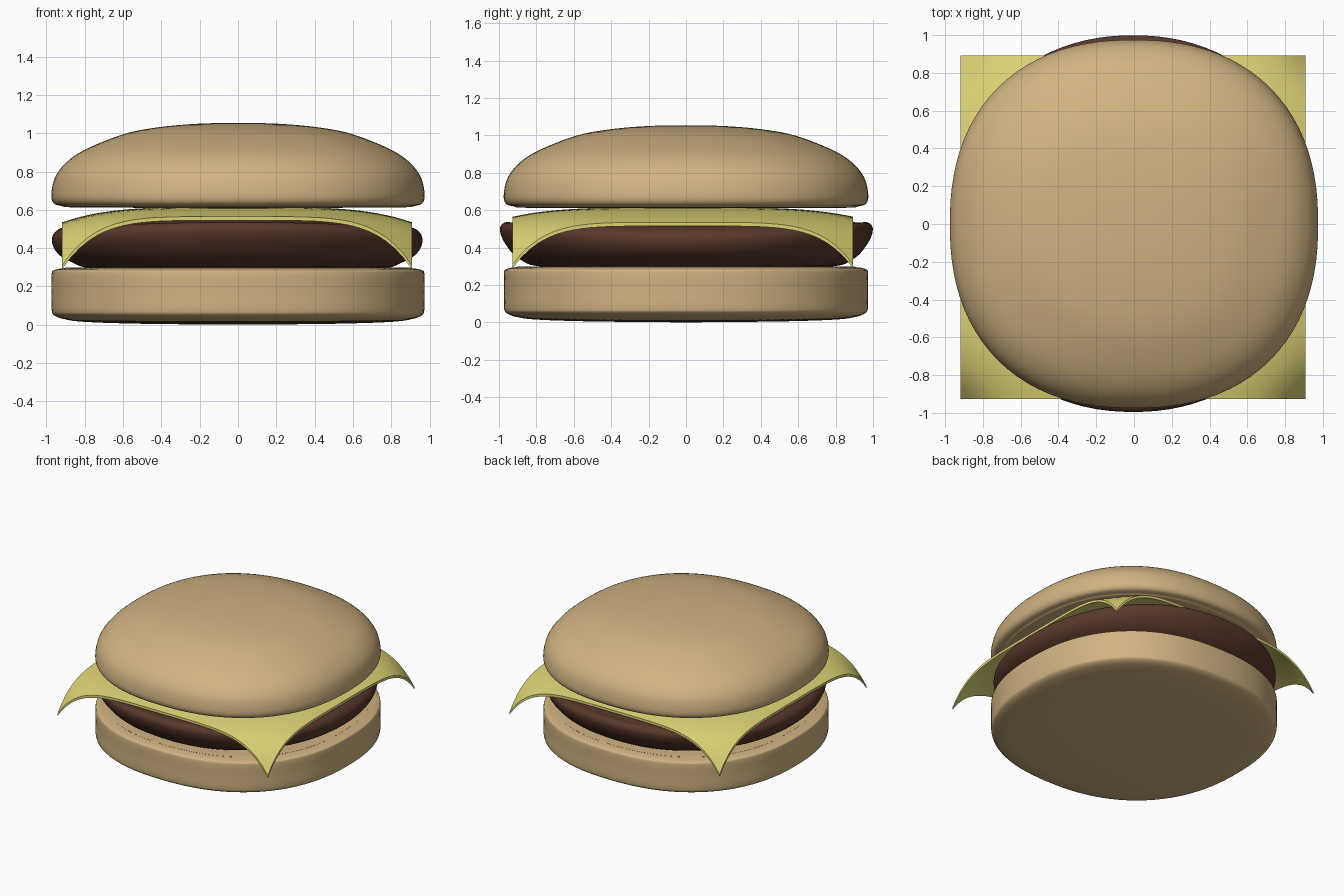
import bpy, bmesh
from math import sin, cos, pi
from mathutils import Vector

if "Cube" in bpy.data.objects:
    bpy.data.objects.remove(bpy.data.objects["Cube"])


def finish(name, bm, color):
    bmesh.ops.remove_doubles(bm, verts=bm.verts, dist=1e-5)
    bmesh.ops.recalc_face_normals(bm, faces=bm.faces)
    mesh = bpy.data.meshes.new(name)
    bm.to_mesh(mesh)
    bm.free()
    ob = bpy.data.objects.new(name, mesh)
    bpy.context.collection.objects.link(ob)
    mat = bpy.data.materials.new(name + "_colour")
    mat.diffuse_color = (*color, 1)
    mat.use_nodes = True
    mat.node_tree.nodes["Principled BSDF"].inputs["Base Color"].default_value = mat.diffuse_color
    mesh.materials.append(mat)
    bpy.ops.object.select_all(action='DESELECT')
    ob.select_set(True)
    bpy.context.view_layer.objects.active = ob
    bpy.ops.object.shade_smooth_by_angle(angle=0.7)
    return ob


def smooth_profile(pts, steps=5):
    """Catmull-Rom curve through (radius, z at x ends, z at y ends)."""
    p = [Vector(q if len(q) == 3 else (*q, q[1])) for q in pts]
    p = [p[0]] + p + [p[-1]]
    out = []
    for a, b, c, d in zip(p, p[1:], p[2:], p[3:]):
        for i in range(steps):
            t = i / steps
            out.append(0.5 * (2 * b + (c - a) * t + (2 * a - 5 * b + 4 * c - d) * t**2
                              + (3 * b - a - 3 * c + d) * t**3))
    out.append(p[-1])
    return out


def rounded_lathe(name, pts, color, power, sy=1.0, offset=(0, 0), n=96):
    """Lathe with a slightly squared, superelliptic plan."""
    bm = bmesh.new()
    rings = []
    for r, zx, zy in smooth_profile(pts):
        ring = []
        for i in range(n):
            a = 2 * pi * i / n
            c, s = cos(a), sin(a)
            k = max(r, 0) / (abs(c)**power + abs(s)**power)**(1 / power)
            z = zx + (zy - zx) * s * s
            ring.append(bm.verts.new((k * c + offset[0], k * s * sy + offset[1], z)))
        rings.append(ring)
    for lo, hi in zip(rings, rings[1:]):
        for i in range(n):
            j = (i + 1) % n
            bm.faces.new((lo[i], lo[j], hi[j], hi[i]))
    return finish(name, bm, color)


BUN = (0.63, 0.45, 0.22)

# bottom bun
rounded_lathe("bottom_bun", [(0, 0.0), (0.5, 0.005), (0.8, 0.015), (0.91, 0.03),
                             (0.96, 0.05), (0.973, 0.08), (0.973, 0.17), (0.973, 0.265),
                             (0.96, 0.285), (0.91, 0.295), (0.8, 0.3), (0, 0.3)], BUN, 2.3)

# patty, its rim raised towards front and back
rounded_lathe("patty", [(0, 0.285), (0.7, 0.29, 0.295), (0.86, 0.325, 0.335),
                        (0.94, 0.375, 0.42), (0.968, 0.44, 0.495), (0.945, 0.49, 0.533),
                        (0.88, 0.518, 0.535), (0.75, 0.548, 0.548), (0.5, 0.575), (0, 0.578)],
              (0.1, 0.04, 0.024), 2.15, sy=1.03, offset=(-0.004, 0.002))

# top bun
rounded_lathe("top_bun", [(0, 0.61), (0.8, 0.612), (0.92, 0.62), (0.965, 0.638),
                          (0.974, 0.69), (0.95, 0.78), (0.88, 0.862), (0.77, 0.928),
                          (0.58, 1.0), (0.4, 1.033), (0.2, 1.05), (0, 1.054)], BUN, 2.3)

# cheese slice with drooping corners
bm = bmesh.new()
bmesh.ops.create_grid(bm, x_segments=40, y_segments=40, size=1)
for v in bm.verts:
    u, w = v.co.x, v.co.y
    drop = 0.08 * u**4 + 0.05 * w**4 + 0.175 * (u * w)**6
    v.co = (0.913 * u - 0.005, 0.91 * w - 0.017, 0.615 - drop)
ext = bmesh.ops.extrude_face_region(bm, geom=bm.faces[:], use_keep_orig=True)
bmesh.ops.translate(bm, vec=(0, 0, -0.02),
                    verts=[g for g in ext["geom"] if isinstance(g, bmesh.types.BMVert)])
finish("cheese", bm, (0.73, 0.66, 0.18))
